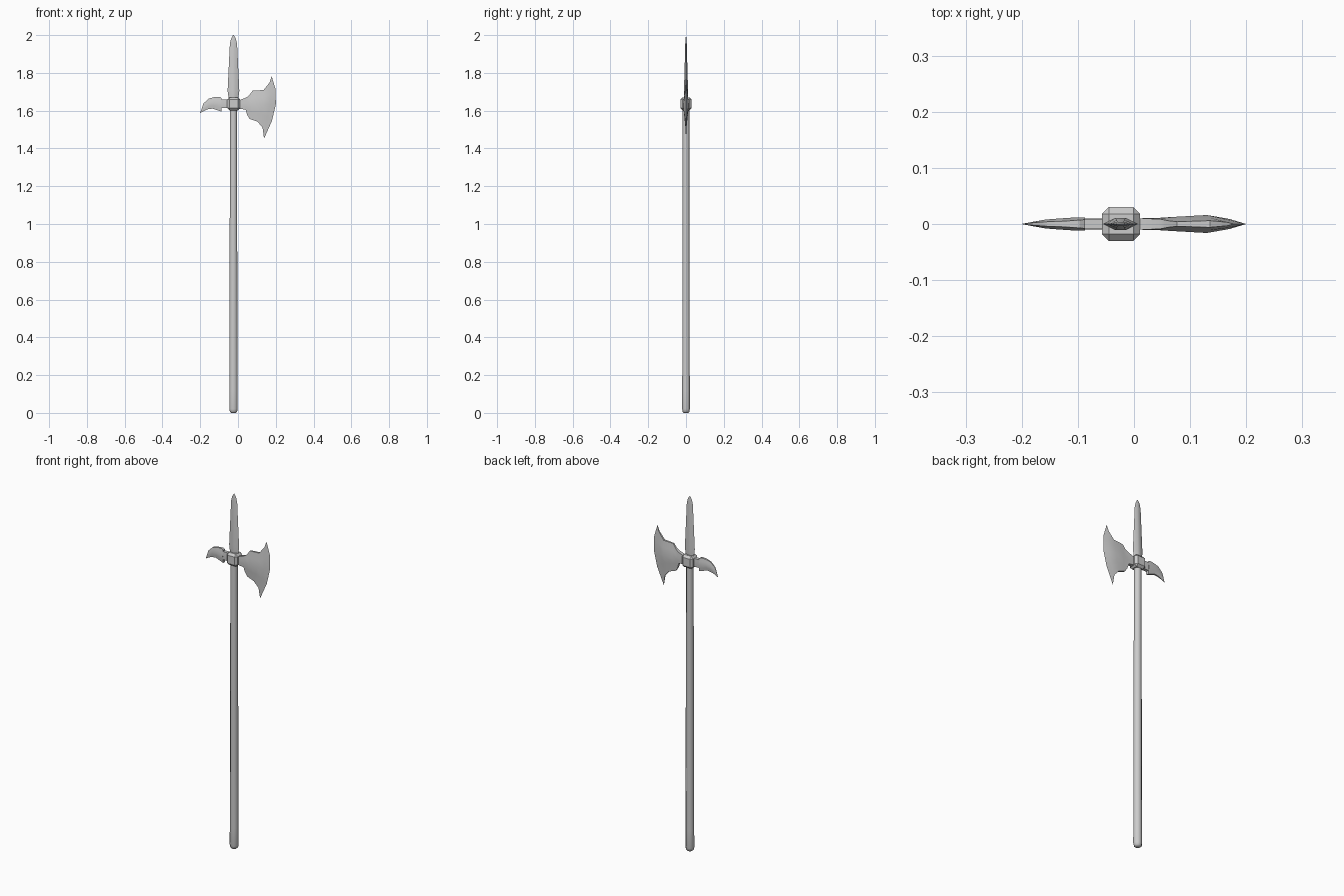
import bpy, bmesh, math

if "Cube" in bpy.data.objects:
    bpy.data.objects.remove(bpy.data.objects["Cube"])

CX = -0.024  # pole axis


def finish(name, bm, angle=30):
    bmesh.ops.remove_doubles(bm, verts=bm.verts, dist=0.0002)
    bmesh.ops.recalc_face_normals(bm, faces=bm.faces)
    me = bpy.data.meshes.new(name)
    bm.to_mesh(me)
    bm.free()
    ob = bpy.data.objects.new(name, me)
    bpy.context.collection.objects.link(ob)
    bpy.ops.object.select_all(action='DESELECT')
    ob.select_set(True)
    bpy.context.view_layer.objects.active = ob
    bpy.ops.object.shade_smooth_by_angle(angle=math.radians(angle))
    return ob


def loft(bm, rings):
    rows = [[bm.verts.new(p) for p in r] for r in rings]
    n = len(rows[0])
    for a, b in zip(rows, rows[1:]):
        for i in range(n):
            j = (i + 1) % n
            bm.faces.new((a[i], a[j], b[j], b[i]))
    bm.faces.new(rows[0])
    bm.faces.new(rows[-1])


def blade_part(name, stations):
    """Each station: top xz, middle xz, bottom xz, edge and middle half thickness."""
    rings = []
    for top, mid, bot, te, tm in stations:
        side = []
        for t in (0, .25, .5, .75, 1):
            a, b, c = (2*t - 1)*(t - 1), 4*t*(1 - t), t*(2*t - 1)
            x = a*top[0] + b*mid[0] + c*bot[0]
            z = a*top[1] + b*mid[1] + c*bot[1]
            side.append((x, z, te + (tm - te)*(1 - abs(2*t - 1))))
        rings.append([(x, -y, z) for x, z, y in side] +
                     [(x, y, z) for x, z, y in reversed(side)])
    bm = bmesh.new()
    loft(bm, rings)
    return finish(name, bm)


# Pole: slim octagonal shaft with a rounded foot
bm = bmesh.new()
rings = []
for z, r in ((0.0, .012), (.006, .019), (.02, .022), (.12, .0215), (1.62, .0185)):
    rings.append([(CX + r*math.cos(math.pi*(i + .5)/4)/math.cos(math.pi/8),
                   r*math.sin(math.pi*(i + .5)/4)*.93/math.cos(math.pi/8), z) for i in range(8)])
loft(bm, rings)
finish("pole", bm, 50)

# Collar: chamfered block
bm = bmesh.new()
bmesh.ops.create_cube(bm, size=1)
for v in bm.verts:
    v.co = (CX + .001 + v.co.x*.068, v.co.y*.06, 1.636 + v.co.z*.07)
bmesh.ops.bevel(bm, geom=bm.edges[:], offset=.012, segments=1, affect='EDGES')
finish("collar", bm, 20)

# Top spike: flattened diamond section
bm = bmesh.new()
rings = []
for z, w, t in ((1.655, .026, .010), (1.675, .027, .011), (1.705, .031, .011), (1.84, .0245, .007),
                (1.955, .019, .004), (1.98, .013, .0025), (1.994, .006, .001), (2.0, .001, .0003)):
    rings.append([(CX - w, 0, z), (CX - w*.3, -t, z), (CX + w*.3, -t, z),
                  (CX + w, 0, z), (CX + w*.3, t, z), (CX - w*.3, t, z)])
loft(bm, rings)
finish("spike", bm)

# Axe blade
blade_part("axe_blade", [
    ((.005, 1.655), (.005, 1.632), (.005, 1.61), .010, .010),
    ((.045, 1.67), (.045, 1.638), (.04, 1.606), .009, .011),
    ((.060, 1.682), (.060, 1.63), (.048, 1.578), .006, .012),
    ((.077, 1.706), (.077, 1.632), (.062, 1.556), .004, .013),
    ((.135, 1.709), (.13, 1.63), (.103, 1.542), .006, .016),
    ((.167, 1.749), (.17, 1.63), (.13, 1.51), .003, .009),
    ((.178, 1.783), (.2, 1.632), (.138, 1.452), 0, 0)])

# Rear hook and its tang
blade_part("hook_tang", [
    ((-.05, 1.66), (-.05, 1.637), (-.05, 1.613), .009, .010),
    ((-.095, 1.66), (-.095, 1.637), (-.095, 1.615), .009, .010)])
blade_part("rear_hook", [
    ((-.087, 1.667), (-.087, 1.633), (-.087, 1.595), .008, .012),
    ((-.097, 1.673), (-.100, 1.635), (-.102, 1.600), .007, .012),
    ((-.125, 1.672), (-.130, 1.641), (-.135, 1.611), .005, .010),
    ((-.155, 1.664), (-.157, 1.636), (-.158, 1.608), .004, .008),
    ((-.183, 1.638), (-.180, 1.618), (-.176, 1.601), .002, .004),
    ((-.2, 1.589), (-.2, 1.588), (-.2, 1.587), 0, .0002)])
